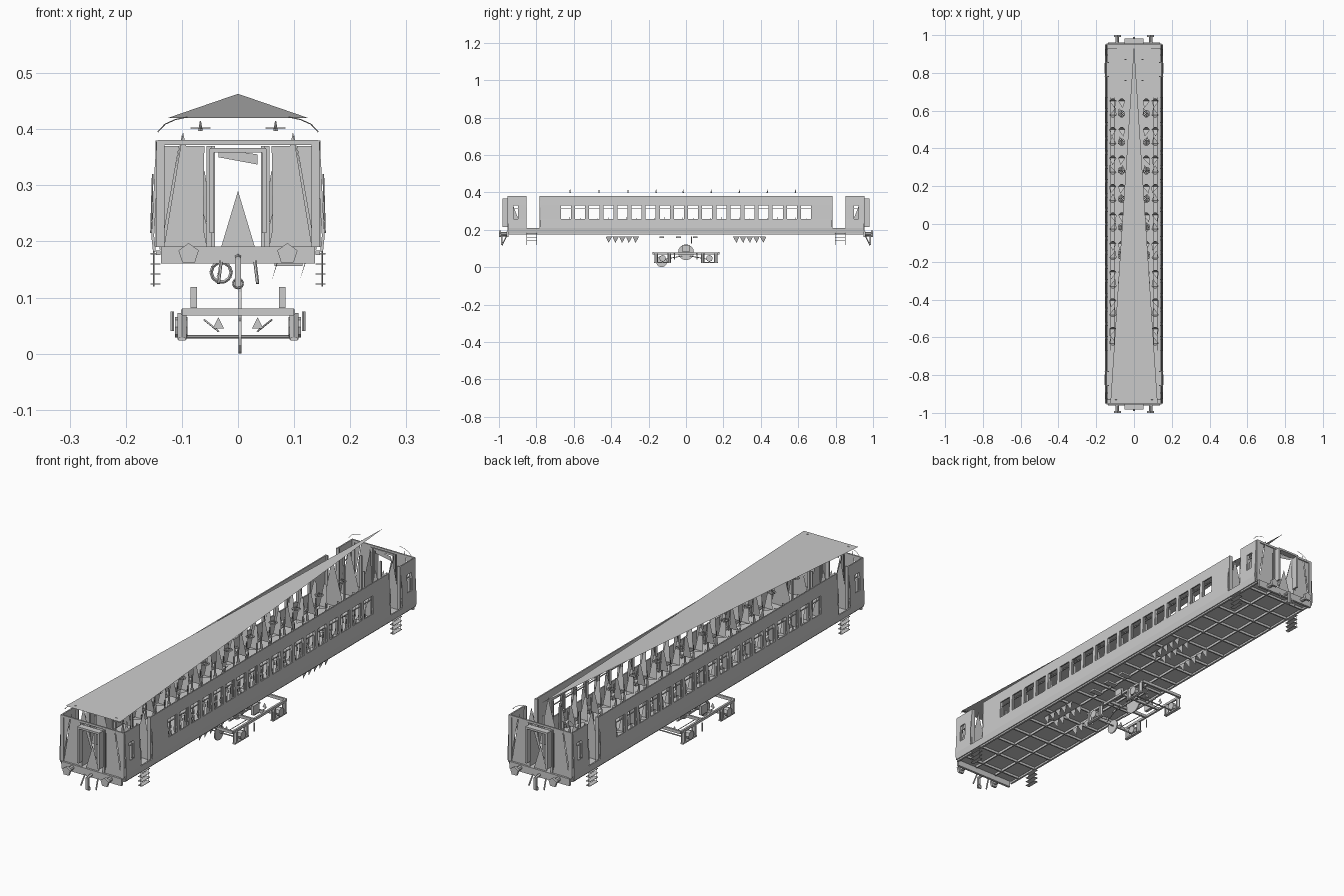
import bpy, bmesh, math, random
from mathutils import Vector, Matrix

random.seed(4)
parts = {}


def bm_of(name):
    return parts.setdefault(name, bmesh.new())


def poly(name, *pts):
    bm = bm_of(name)
    return bm.faces.new([bm.verts.new(p) for p in pts])


def box(name, c, s):
    m = Matrix.Translation(c) @ Matrix.Diagonal((s[0], s[1], s[2], 1))
    bmesh.ops.create_cube(bm_of(name), size=1, matrix=m)


def rod(name, a, b, r, n=6, r2=None):
    a, b = Vector(a), Vector(b)
    q = (b - a).to_track_quat('Z', 'Y').to_matrix().to_4x4()
    bmesh.ops.create_cone(bm_of(name), cap_ends=True, segments=n, radius1=r,
                          radius2=r if r2 is None else r2, depth=(b - a).length,
                          matrix=Matrix.Translation((a + b) / 2) @ q)


def ring(name, c, r, t, axis, n=10):
    # polygonal hoop in the plane normal to axis (0=x, 1=y, 2=z)
    def p(i):
        a = 2 * math.pi * i / n
        v = [r * math.cos(a), r * math.sin(a)]
        v.insert(axis, 0)
        return Vector(c) + Vector(v)
    for i in range(n):
        rod(name, p(i), p(i + 1), t, 4)


# window and door layout along the length
PITCH, WIN, COUNT = 0.0755, 0.058, 18
windows = [((i - (COUNT - 1) / 2) * PITCH - WIN / 2,
            (i - (COUNT - 1) / 2) * PITCH + WIN / 2) for i in range(COUNT)]
windows += [(-0.925, -0.895), (0.895, 0.925)]
doors = [(-0.855, -0.78), (0.78, 0.855)]
profile = [(0.149, 0.182), (0.152, 0.21), (0.149, 0.257), (0.146, 0.33), (0.143, 0.38)]

# side walls
ys = sorted({-0.95, 0.95, *[y for w in windows + doors for y in w]})
for sx in (-1, 1):
    for y0, y1 in zip(ys, ys[1:]):
        ym = (y0 + y1) / 2
        is_win = any(a < ym < b for a, b in windows)
        is_door = any(a < ym < b for a, b in doors)
        for k in range(4):
            if (is_win and k == 2) or (is_door and k > 0):
                continue
            (xa, za), (xb, zb) = profile[k], profile[k + 1]
            poly("side_walls", (sx * xa, y0, za), (sx * xa, y1, za),
                 (sx * xb, y1, zb), (sx * xb, y0, zb))
    # window dividers and loose pane corners
    for i, (a, b) in enumerate(windows):
        x = sx * 0.141
        box("window_frames", (x, a, 0.293), (0.006, 0.004, 0.078))
        box("window_frames", (x, b, 0.293), (0.006, 0.004, 0.078))
        box("window_frames", (x, (a + b) / 2, 0.312), (0.004, b - a, 0.003))
    for y0, y1 in doors:
        for y in (y0, y1):
            box("door_posts", (sx * 0.14, y, 0.285), (0.014, 0.005, 0.19))
            rod("handrails", (sx * 0.155, y, 0.215), (sx * 0.152, y, 0.32), 0.0015)
        # ladder steps below each door
        for k in range(4):
            z = 0.178 - 0.018 * k
            box("steps", (sx * 0.147, 0.825 * (1 if y0 > 0 else -1), z), (0.018, 0.055, 0.002))
        for d in (-0.027, 0.027):
            y = 0.825 * (1 if y0 > 0 else -1) + d
            rod("steps", (sx * 0.15, y, 0.19), (sx * 0.15, y, 0.12), 0.0012, 4)
    box("sole_bars", (sx * 0.142, 0, 0.18), (0.008, 1.9, 0.008))

# roof sheet: one long sloping triangle
poly("roof", (-0.125, -0.95, 0.42), (0.125, -0.95, 0.42), (0, 0.95, 0.463))

# thin curved eaves at the ends
for sy in (-1, 1):
    for sx in (-1, 1):
        arc = [(0.143, 0.395), (0.13, 0.409), (0.112, 0.417), (0.09, 0.422)]
        for (xa, za), (xb, zb) in zip(arc, arc[1:]):
            rod("eaves", (sx * xa, sy * 0.93, za), (sx * xb, sy * 0.93, zb), 0.001, 4)

# ceiling fans
for y in (-0.62, -0.465, -0.31, -0.16, -0.015, 0.135, 0.285, 0.435, 0.585):
    for sx in (-1, 1):
        c = (sx * 0.067, y, 0.402)
        ring("ceiling_fans", c, 0.017, 0.0012, 2)
        ring("ceiling_fans", c, 0.010, 0.001, 2, 8)
        rod("ceiling_fans", (c[0], y, 0.397), (c[0], y, 0.415), 0.004, 8, 0.001)
        for k in range(4):
            a = math.pi * k / 4
            d = Vector((math.cos(a), math.sin(a), 0)) * 0.017
            rod("ceiling_fans", Vector(c) - d, Vector(c) + d, 0.0012, 4)

# floor and cross bearers
box("floor", (0, 0, 0.188), (0.28, 1.9, 0.004))
for i in range(19):
    box("cross_bearers", (0, -0.9 + 0.1 * i, 0.181), (0.275, 0.006, 0.01))
for x in (-0.05, 0.05):
    box("cross_bearers", (x, 0, 0.181), (0.005, 1.88, 0.01))

for sy in (-1, 1):
    e = sy * 0.952
    # end wall posts, lintel and pointed panels
    box("end_frame", (0, e, 0.376), (0.286, 0.006, 0.009))
    for sx in (-1, 1):
        box("end_frame", (sx * 0.138, e, 0.285), (0.014, 0.006, 0.19))
        box("end_frame", (sx * 0.052, e, 0.28), (0.009, 0.006, 0.18))
        box("gangway", (sx * 0.047, sy * 0.968, 0.29), (0.008, 0.026, 0.15))
        poly("end_panels", (sx * 0.132, e, 0.19), (sx * 0.055, e, 0.19), (sx * 0.098, e, 0.395))
        poly("end_panels", (sx * 0.06, e, 0.37), (sx * 0.095, e, 0.37), (sx * 0.062, e, 0.2))
        poly("end_panels", (sx * 0.135, e, 0.37), (sx * 0.105, e, 0.37), (sx * 0.133, e, 0.21))
        # vestibule partitions and toilet walls
        for y in (0.76, 0.87):
            poly("partitions", (sx * 0.14, sy * y, 0.19), (sx * 0.045, sy * y, 0.19),
                 (sx * 0.1, sy * y, 0.39))
            box("partitions", (sx * 0.045, sy * y, 0.28), (0.008, 0.006, 0.18))
        poly("partitions", (sx * 0.05, sy * 0.87, 0.19), (sx * 0.05, sy * 0.95, 0.19),
             (sx * 0.05, sy * 0.94, 0.37))
        # buffers
        rod("buffers", (sx * 0.088, sy * 0.955, 0.178), (sx * 0.088, sy * 0.99, 0.178), 0.009, 8)
        rod("buffers", (sx * 0.088, sy * 0.99, 0.178), (sx * 0.088, sy * 1.0, 0.178), 0.019, 5)
        rod("brake_hoses", (sx * 0.03, sy * 0.96, 0.165), (sx * 0.035, sy * 0.98, 0.125), 0.003)
    box("gangway", (0, sy * 0.968, 0.362), (0.1, 0.026, 0.008))
    poly("end_door", (-0.03, e, 0.19), (0.03, e, 0.19), (0, e, 0.29))
    poly("end_door", (-0.035, e, 0.365), (0.035, e, 0.355), (0.035, e, 0.337), (-0.035, e, 0.35))
    box("buffer_beam", (0, sy * 0.955, 0.176), (0.274, 0.01, 0.03))
    # coupling hook and link
    rod("coupling", (0, sy * 0.955, 0.172), (0, sy * 0.99, 0.168), 0.006)
    box("coupling", (0, sy * 0.985, 0.145), (0.01, 0.01, 0.05))
    ring("coupling", (0, sy * 0.98, 0.125), 0.009, 0.002, 1, 8)

# seats: slim cushions, pointed backs and legs
for i in range(COUNT):
    y = (i - (COUNT - 1) / 2) * PITCH + 0.01
    s = 1 if i % 2 else -1
    for x in (-0.112, -0.065, 0.065, 0.112):
        w = 0.019
        lean = 0.012 * s
        poly("seat_backs", (x - w, y, 0.235), (x + w, y, 0.235), (x + w * 0.3, y + lean, 0.325),
             (x - w * 0.3, y + lean, 0.325))
        poly("seat_cushions", (x - w, y, 0.235), (x + w, y, 0.235),
             (x + random.uniform(-w, w), y - 0.038 * s, 0.24))
        poly("seat_legs", (x + w, y, 0.19), (x + w, y - 0.02 * s, 0.19), (x + w, y - 0.01 * s, 0.27))

# luggage racks
for sx in (-1, 1):
    for x in (0.105, 0.122):
        rod("luggage_racks", (sx * x, -0.67, 0.35), (sx * x, 0.67, 0.35), 0.0015, 4)

# underfloor equipment, jagged plates
for sy in (-1, 1):
    for x in (-0.03, 0.07, 0.12):
        for k in range(5):
            y = sy * (0.25 + 0.036 * k)
            poly("equipment", (x, y, 0.165), (x, y + sy * 0.034, 0.16), (x - 0.01, y + sy * 0.02, 0.13))
    box("equipment", (0.095, sy * 0.34, 0.162), (0.055, 0.17, 0.003))
ring("air_tank", (-0.03, 0.03, 0.145), 0.018, 0.003, 1)
for y in (-0.13, -0.04, 0.05):
    box("equipment", (0.09, y, 0.16), (0.05, 0.025, 0.008))

# central bogie
for sx in (-1, 1):
    box("bogie_frame", (sx * 0.098, 0, 0.074), (0.008, 0.35, 0.01))
    box("bogie_frame", (sx * 0.03, 0, 0.075), (0.005, 0.2, 0.006))
    box("bogie_bolster", (sx * 0.079, 0, 0.1), (0.012, 0.04, 0.038))
    for sy in (-1, 1):
        y = sy * 0.125
        rod("axle_boxes", (sx * 0.09, y, 0.047), (sx * 0.112, y, 0.047), 0.018, 8)
        for d in (-0.035, 0.035):
            rod("bogie_springs", (sx * 0.1, y + d, 0.025), (sx * 0.1, y + d, 0.072), 0.009, 6)
        box("axle_boxes", (sx * 0.1, y, 0.026), (0.012, 0.09, 0.006))
        rod("brake_rigging", (sx * 0.06, sy * 0.02, 0.06), (sx * 0.035, sy * 0.13, 0.04), 0.002, 4)
        poly("brake_rigging", (sx * 0.025, y, 0.045), (sx * 0.045, y, 0.045), (sx * 0.035, y, 0.065))
        rod("dampers", (sx * 0.117, sy * 0.06, 0.04), (sx * 0.117, sy * 0.06, 0.075), 0.003, 5)
for y in (-0.175, -0.04, 0.04, 0.175):
    box("bogie_frame", (0, y, 0.074), (0.2, 0.008, 0.012))
for y in (-0.125, 0.125):
    rod("axles", (-0.1, y, 0.03), (0.1, y, 0.03), 0.003, 6)
rod("wheel", (0.001, 0, 0.08), (0.006, 0, 0.08), 0.042, 16)
rod("wheel", (0.001, -0.13, 0.03), (0.006, -0.13, 0.03), 0.03, 12)

# turn every collected part into an object
for name, bm in parts.items():
    if name == "side_walls":
        bmesh.ops.remove_doubles(bm, verts=bm.verts, dist=1e-5)
        bmesh.ops.recalc_face_normals(bm, faces=bm.faces)
    me = bpy.data.meshes.new(name)
    bm.to_mesh(me)
    bm.free()
    ob = bpy.data.objects.new(name, me)
    bpy.context.collection.objects.link(ob)
    if name == "side_walls":
        mod = ob.modifiers.new("thickness", 'SOLIDIFY')
        mod.thickness = 0.005
        mod.offset = 0
